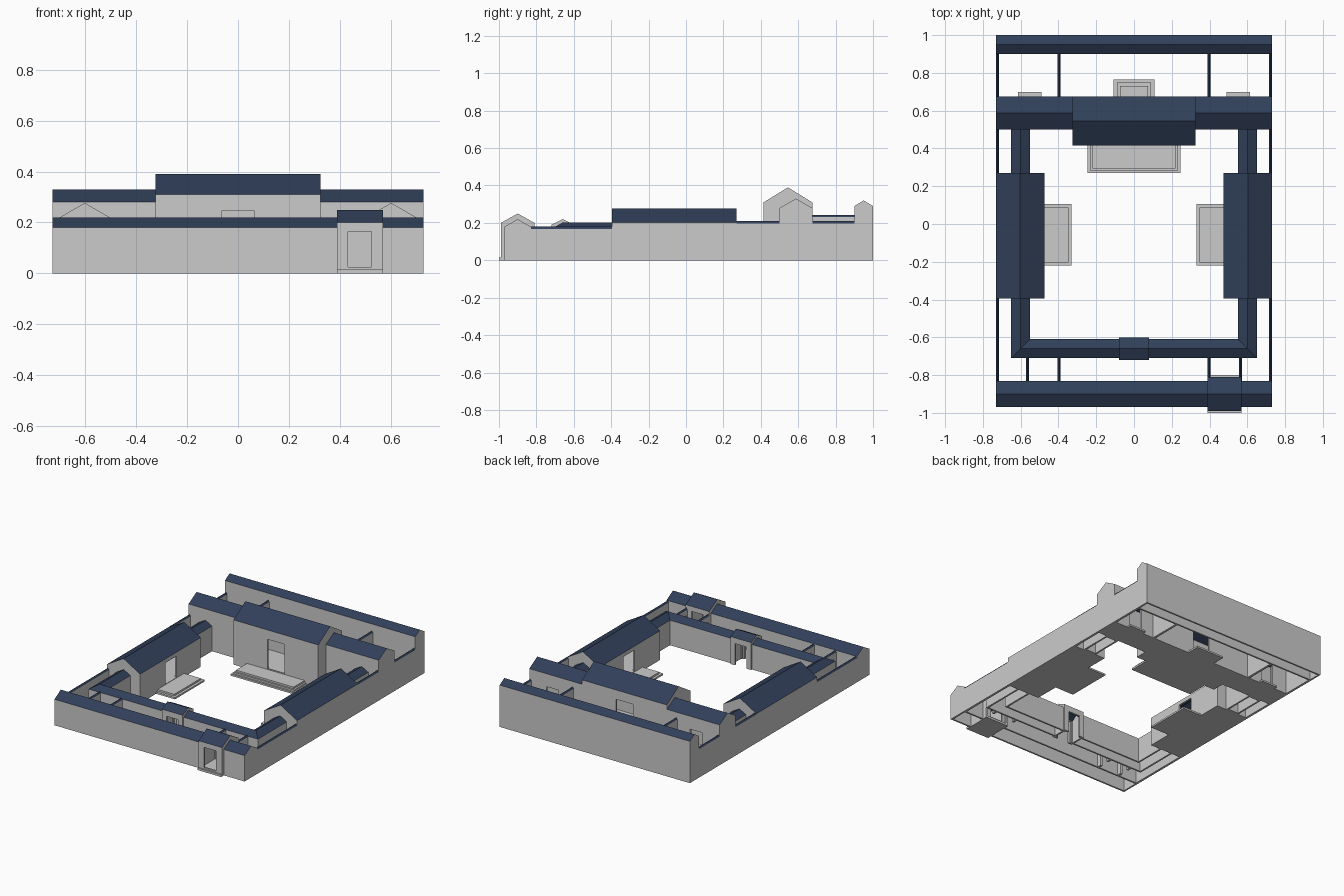
import bpy, bmesh
from mathutils import Vector

if "Cube" in bpy.data.objects:
    bpy.data.objects.remove(bpy.data.objects["Cube"])

navy = bpy.data.materials.new("roof_navy")
navy.diffuse_color = (0.03, 0.05, 0.10, 1)
navy.use_nodes = True
navy.node_tree.nodes["Principled BSDF"].inputs["Base Color"].default_value = navy.diffuse_color
grey = bpy.data.materials.new("wall_grey")
grey.diffuse_color = (0.8, 0.8, 0.8, 1)
grey.use_nodes = True
grey.node_tree.nodes["Principled BSDF"].inputs["Base Color"].default_value = grey.diffuse_color
T = 0.012  # wall thickness


def make(name, bm):
    bmesh.ops.recalc_face_normals(bm, faces=bm.faces)
    me = bpy.data.meshes.new(name)
    bm.to_mesh(me)
    bm.free()
    ob = bpy.data.objects.new(name, me)
    bpy.context.collection.objects.link(ob)
    return ob


def box(name, x0, x1, y0, y1, z0, z1):
    bm = bmesh.new()
    bmesh.ops.create_cube(bm, size=1)
    for v in bm.verts:
        v.co = Vector(((x0 + x1) / 2 + v.co.x * (x1 - x0),
                       (y0 + y1) / 2 + v.co.y * (y1 - y0),
                       (z0 + z1) / 2 + v.co.z * (z1 - z0)))
    return make(name, bm)


def prism(name, x0, x1, y0, y1, z0, eave, ridge, axis):
    """House-shaped solid with its ridge along the given axis."""
    bm = bmesh.new()
    a0, a1, b0, b1 = (x0, x1, y0, y1) if axis == "x" else (y0, y1, x0, x1)
    section = [(b0, z0), (b1, z0), (b1, eave), ((b0 + b1) / 2, ridge), (b0, eave)]
    ends = [[bm.verts.new((a, b, z) if axis == "x" else (b, a, z)) for b, z in section]
            for a in (a0, a1)]
    bm.faces.new(ends[0])
    bm.faces.new(ends[1])
    for i in range(5):
        j = (i + 1) % 5
        bm.faces.new((ends[0][i], ends[0][j], ends[1][j], ends[1][i]))
    return make(name, bm)


def cut(ob, cutters):
    for c in cutters:
        m = ob.modifiers.new("cut", "BOOLEAN")
        m.object, m.operation, m.solver = c, "DIFFERENCE", "EXACT"
    bpy.context.view_layer.update()
    dg = bpy.context.evaluated_depsgraph_get()
    me = bpy.data.meshes.new_from_object(ob.evaluated_get(dg))
    ob.modifiers.clear()
    ob.data = me
    for c in cutters:
        bpy.data.objects.remove(c)


def paint(ob):
    # sloping faces are roof tiles
    ob.data.materials.clear()
    ob.data.materials.append(grey)
    ob.data.materials.append(navy)
    for p in ob.data.polygons:
        p.material_index = int(0.1 < abs(p.normal.z) < 0.98)


def hall(name, x0, x1, y0, y1, eave, ridge, axis, floor=-0.1, doors=()):
    ob = prism(name, x0, x1, y0, y1, 0, eave, ridge, axis)
    room = prism("room", x0 + T, x1 - T, y0 + T, y1 - T, floor, eave - T, ridge - T, axis)
    cut(ob, [room] + [box("door", *d) for d in doors])
    paint(ob)


def wall(name, x, y0, y1, h, door=None):
    ob = prism(name, x - 0.008, x + 0.008, y0, y1, 0, h - 0.012, h, "y")
    if door:
        cut(ob, [box("door", x - 0.05, x + 0.05, *door, -0.1, 0.13)])
    paint(ob)


def steps(name, x0, x1, y0, y1, n, top, side, inset=0.017):
    """Stacked tiers, flush with the building on the named side."""
    for i in range(n):
        d = inset * i
        box(f"{name}_{i + 1}", x0 + d * (side != "-x"), x1 - d * (side != "+x"),
            y0 + d * (side != "-y"), y1 - d * (side != "+y"),
            top * i / n, top * (i + 1) / n)


# Front and back rows
hall("front_row", -0.73, 0.73, -0.97, -0.83, 0.18, 0.22, "x",
     doors=[(0.40, 0.56, -1.1, -0.7, -0.1, 0.17)])
hall("back_row", -0.73, 0.73, 0.90, 1.0, 0.29, 0.32, "x")

# Street gate
hall("street_gate", 0.39, 0.57, -0.99, -0.81, 0.20, 0.25, "x",
     doors=[(0.432, 0.524, -1.1, -0.7, 0.025, 0.165)])
box("street_gate_step", 0.39, 0.57, -1.0, -0.80, 0, 0.015)

# Main hall with front and back steps
hall("main_hall", -0.325, 0.325, 0.415, 0.675, 0.31, 0.39, "x", 0.036,
     [(-0.065, 0.065, 0.3, 0.8, 0.04, 0.245)])
steps("main_front_step", -0.245, 0.245, 0.27, 0.415, 3, 0.036, "+y", 0.012)
steps("main_back_step", -0.108, 0.108, 0.675, 0.765, 3, 0.036, "-y")

for s, tag in ((-1, "left"), (1, "right")):
    def span(a, b):
        return sorted((s * a, s * b))

    # Side rooms beside the main hall
    hall(tag + "_side_room", *span(0.325, 0.73), 0.50, 0.675, 0.28, 0.33, "x", 0.012,
         [(*span(0.505, 0.60), 0.6, 0.8, 0.015, 0.19)])
    box(tag + "_side_room_step", *span(0.49, 0.615), 0.675, 0.70, 0, 0.012)
    # East and west halls
    hall(tag + "_hall", *span(0.475, 0.73), -0.395, 0.27, 0.203, 0.277, "y", 0.024,
         [(*span(0.42, 0.52), -0.115, 0.005, 0.027, 0.175)])
    steps(tag + "_hall_step", *span(0.33, 0.475), -0.22, 0.105, 2, 0.024,
          "+x" if s > 0 else "-x")
    # Short corridor to the side rooms
    hall(tag + "_rear_corridor", *span(0.55, 0.65), 0.27, 0.50, 0.175, 0.202, "y")
    # Boundary walls
    wall(tag + "_front_boundary", s * 0.722, -0.83, -0.395, 0.18)
    wall(tag + "_middle_boundary", s * 0.722, 0.27, 0.50, 0.21)
    wall(tag + "_rear_boundary", s * 0.722, 0.675, 0.90, 0.21)
    wall(tag + "_rear_divider", s * 0.398, 0.675, 0.90, 0.243)
    wall(tag + "_front_divider_inner", s * 0.398, -0.83, -0.71, 0.18, (-0.80, -0.74))
    wall(tag + "_front_divider_outer", s * 0.565, -0.83, -0.71, 0.18, (-0.80, -0.74))

# U-shaped corridor: hollow roofed section swept with mitred corners
W, E, R = 0.05, 0.173, 0.202
section = [(-W, 0), (-W, E), (0, R), (W, E), (W, 0),
           (W - T, 0), (W - T, E - T), (0, R - T), (-W + T, E - T), (-W + T, 0)]
path = [(-0.6, -0.395, -1, 0), (-0.6, -0.66, -1, -1), (0.6, -0.66, 1, -1), (0.6, -0.395, 1, 0)]
bm = bmesh.new()
rings = [[bm.verts.new((x + o * dx, y + o * dy, z)) for o, z in section]
         for x, y, dx, dy in path]
for r, q in zip(rings, rings[1:]):
    for i in range(10):
        j = (i + 1) % 10
        bm.faces.new((r[i], r[j], q[j], q[i]))
bm.faces.new(rings[0])
bm.faces.new(rings[-1])
corridor = make("front_corridor", bm)
cut(corridor, [box("door", -0.06, 0.06, -0.9, -0.5, -0.1, 0.155)])
paint(corridor)

# Inner gate in the corridor
hall("inner_gate", -0.08, 0.08, -0.72, -0.60, 0.19, 0.22, "x",
     doors=[(-0.045, 0.045, -0.9, -0.5, -0.1, 0.15)])
